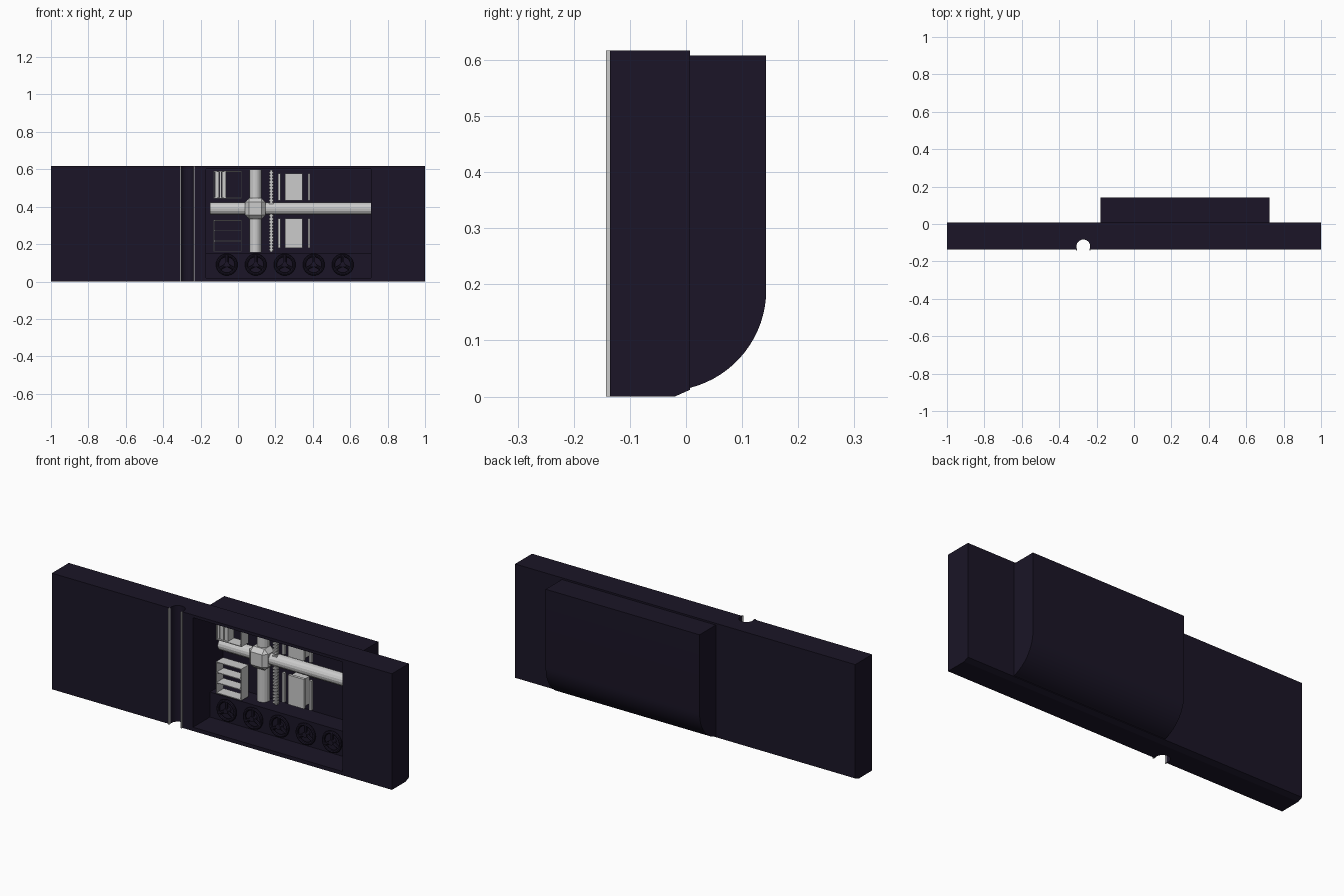
import bpy, bmesh, math
from mathutils import Vector

if "Cube" in bpy.data.objects:
    bpy.data.objects.remove(bpy.data.objects["Cube"])

dark = bpy.data.materials.new("dark_navy")
dark.diffuse_color = (0.0105, 0.0075, 0.02, 1)
dark.use_nodes = True
dark.node_tree.nodes["Principled BSDF"].inputs["Base Color"].default_value = dark.diffuse_color


def finish(bm, name, mat=None, smooth=False):
    bmesh.ops.recalc_face_normals(bm, faces=bm.faces)
    me = bpy.data.meshes.new(name)
    bm.to_mesh(me)
    bm.free()
    ob = bpy.data.objects.new(name, me)
    bpy.context.collection.objects.link(ob)
    if mat:
        me.materials.append(mat)
    if smooth:
        bpy.ops.object.select_all(action='DESELECT')
        ob.select_set(True)
        bpy.context.view_layer.objects.active = ob
        bpy.ops.object.shade_smooth_by_angle(angle=math.radians(35))
    return ob


def add_box(bm, x0, x1, y0, y1, z0, z1):
    vs = bmesh.ops.create_cube(bm, size=1)["verts"]
    for v in vs:
        v.co = Vector(((x0 + x1) / 2 + v.co.x * (x1 - x0),
                       (y0 + y1) / 2 + v.co.y * (y1 - y0),
                       (z0 + z1) / 2 + v.co.z * (z1 - z0)))


def boxes(name, dims, mat=None):
    bm = bmesh.new()
    for d in dims:
        add_box(bm, *d)
    return finish(bm, name, mat)


def rod(name, a, b, r, n=16, mat=None):
    a, b = Vector(a), Vector(b)
    bm = bmesh.new()
    vs = bmesh.ops.create_cone(bm, cap_ends=True, segments=n, radius1=r, radius2=r,
                               depth=(b - a).length)["verts"]
    rot = Vector((0, 0, 1)).rotation_difference(b - a).to_matrix()
    bmesh.ops.rotate(bm, verts=vs, matrix=rot)
    bmesh.ops.translate(bm, verts=vs, vec=(a + b) / 2)
    return finish(bm, name, mat)


def prism(name, yz, x0, x1, mat, smooth=False):
    bm = bmesh.new()
    f = bm.faces.new([bm.verts.new((x0, y, z)) for y, z in yz])
    ext = bmesh.ops.extrude_face_region(bm, geom=[f])["geom"]
    bmesh.ops.translate(bm, vec=(x1 - x0, 0, 0),
                        verts=[g for g in ext if isinstance(g, bmesh.types.BMVert)])
    return finish(bm, name, mat, smooth)


def cut(ob, cutter):
    m = ob.modifiers.new("cut", 'BOOLEAN')
    m.operation, m.object, m.solver = 'DIFFERENCE', cutter, 'EXACT'
    bpy.context.view_layer.objects.active = ob
    bpy.ops.object.modifier_apply(modifier=m.name)
    bpy.data.objects.remove(cutter)


# long wall slab with a round groove and a large window
slab = prism("wall_slab", [(-0.135, 0), (-0.02, 0), (0.007, 0.012), (0.007, 0.617), (-0.135, 0.617)],
             -1, 1, dark)
cut(slab, rod("groove_cutter", (-0.271, -0.12, -0.1), (-0.271, -0.12, 0.7), 0.037, 32))
cut(slab, boxes("window_cutter", [(-0.17, 0.71, -0.2, 0.05, 0.02, 0.602)]))

# pale trim strips on both groove edges
boxes("groove_trim", [(x - 0.003, x + 0.003, -0.143, -0.132, 0, 0.617) for x in (-0.308, -0.235)])

# rear housing with curved underside, hollowed above the ledge
arc = []
for i in range(17):
    a = math.radians(75.8 * (1 - i / 16))
    arc.append((-0.037 + 0.18 * math.cos(a), 0.19 - 0.18 * math.sin(a)))
housing = prism("rear_housing", arc + [(0.143, 0.608), (0.007, 0.608)], -0.18, 0.725, dark, True)
cut(housing, boxes("alcove_cutter", [(-0.17, 0.71, -0.1, 0.115, 0.153, 0.602)]))

# crossing pipes and their junction
rod("horizontal_pipe", (-0.15, 0.075, 0.39), (0.71, 0.075, 0.39), 0.032)
rod("vertical_pipe", (0.093, 0.08, 0.155), (0.093, 0.08, 0.6), 0.032)
hub = boxes("pipe_junction", [(0.038, 0.148, 0.02, 0.114, 0.334, 0.446)])
bev = hub.modifiers.new("chamfer", 'BEVEL')
bev.width, bev.segments = 0.022, 1

# open shelves, and a row of books in the upper one
t = 0.004


def shelf(name, z0, z1, n):
    d = [(-0.13, -0.13 + t, 0, 0.06, z0, z1), (0.02 - t, 0.02, 0, 0.06, z0, z1)]
    for i in range(n):
        z = z0 + (z1 - z0 - t) * i / (n - 1)
        d.append((-0.13, 0.02, 0, 0.06, z, z + t))
    boxes(name, d)


shelf("lower_shelf", 0.16, 0.328, 4)
shelf("upper_shelf", 0.445, 0.59, 2)
boxes("books", [(-0.124 + i * 0.0125, -0.113 + i * 0.0125, 0.006 + 0.003 * (i % 2), 0.058,
                 0.45, 0.585) for i in range(5)])

# toothed rack pole
boxes("rack_pole", [(0.17, 0.185, 0.062, 0.08, 0.157, 0.595)] +
      [(0.165, 0.19, 0.055, 0.075, 0.165 + i * 0.0165, 0.174 + i * 0.0165) for i in range(26)])

# two wall panels flanked by thin bars
for label, z0, z1 in (("lower", 0.18, 0.337), ("upper", 0.434, 0.578)):
    boxes(label + "_panel", [(0.252, 0.345, 0.06, 0.075, z0, z1),
                             (0.258, 0.339, 0.075, 0.115, z0 + 0.006, z1 - 0.006)])
    for side, x in (("left", 0.22), ("right", 0.379)):
        boxes(f"{label}_{side}_bar", [(x - 0.006, x + 0.006, 0.065, 0.08, z0, z1)])

# five valve wheels below the ledge
for k in range(5):
    cx, cz = -0.06 + 0.155 * k, 0.09
    bm = bmesh.new()
    n, m = 24, 8
    rings = [[bm.verts.new((cx + (0.05 + 0.008 * math.cos(q)) * math.cos(p),
                            -0.01 + 0.008 * math.sin(q),
                            cz + (0.05 + 0.008 * math.cos(q)) * math.sin(p)))
              for q in (2 * math.pi * j / m for j in range(m))]
             for p in (2 * math.pi * i / n for i in range(n))]
    for i in range(n):
        for j in range(m):
            bm.faces.new((rings[i][j], rings[(i + 1) % n][j],
                          rings[(i + 1) % n][(j + 1) % m], rings[i][(j + 1) % m]))
    finish(bm, f"valve_rim_{k + 1}", dark, True)
    for s in range(3):
        a = math.radians(90 + 120 * s)
        rod(f"valve_spoke_{k + 1}_{s + 1}", (cx, -0.01, cz),
            (cx + 0.05 * math.cos(a), -0.01, cz + 0.05 * math.sin(a)), 0.008, 8, dark)
    rod(f"valve_stem_{k + 1}", (cx, -0.022, cz), (cx, 0.01, cz), 0.014, 12, dark)
